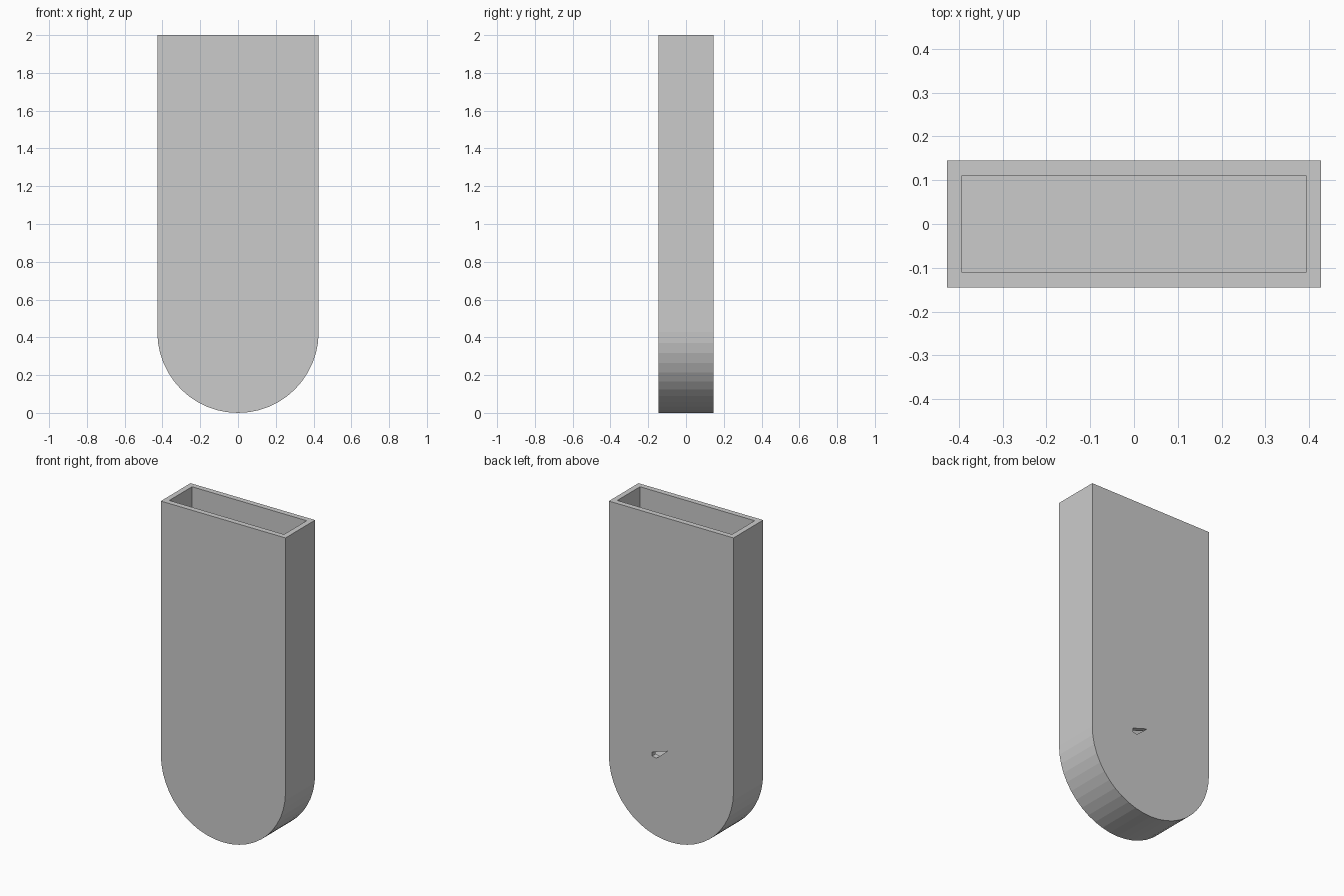
import bpy, bmesh, math

if "Cube" in bpy.data.objects:
    bpy.data.objects.remove(bpy.data.objects["Cube"])

W, D, H = 0.427, 0.145, 2.0   # half width, half depth, height
WALL = 0.034
FLOOR = 0.43


def prism(name, outline, y0, y1):
    """Extrude an x/z outline from y0 to y1."""
    bm = bmesh.new()
    face = bm.faces.new([bm.verts.new((x, y0, z)) for x, z in outline])
    ext = bmesh.ops.extrude_face_region(bm, geom=[face])
    verts = [g for g in ext["geom"] if isinstance(g, bmesh.types.BMVert)]
    bmesh.ops.translate(bm, verts=verts, vec=(0, y1 - y0, 0))
    bmesh.ops.recalc_face_normals(bm, faces=bm.faces)
    mesh = bpy.data.meshes.new(name)
    bm.to_mesh(mesh)
    bm.free()
    obj = bpy.data.objects.new(name, mesh)
    bpy.context.collection.objects.link(obj)
    return obj


def cut(target, cutter):
    mod = target.modifiers.new(cutter.name, 'BOOLEAN')
    mod.operation = 'DIFFERENCE'
    mod.solver = 'EXACT'
    mod.object = cutter
    cutter.hide_render = True
    cutter.hide_set(True)


# Flat sleeve body with a half-round bottom
SEG = 24
arc = [(-W * math.cos(math.pi * i / SEG), W - W * math.sin(math.pi * i / SEG))
       for i in range(SEG + 1)]
body = prism("sleeve_body", arc + [(W, H), (-W, H)], -D, D)

# Rectangular pocket, open at the top
ix, iy = W - WALL, D - WALL
cut(body, prism("pocket_cutter",
                [(-ix, FLOOR), (ix, FLOOR), (ix, H + 0.1), (-ix, H + 0.1)], -iy, iy))

# Small nick through the back wall
cut(body, prism("nick_cutter",
                [(0.13, 0.50), (0.13, 0.525), (0.025, 0.558), (0.10, 0.495)],
                iy - 0.02, D + 0.05))
